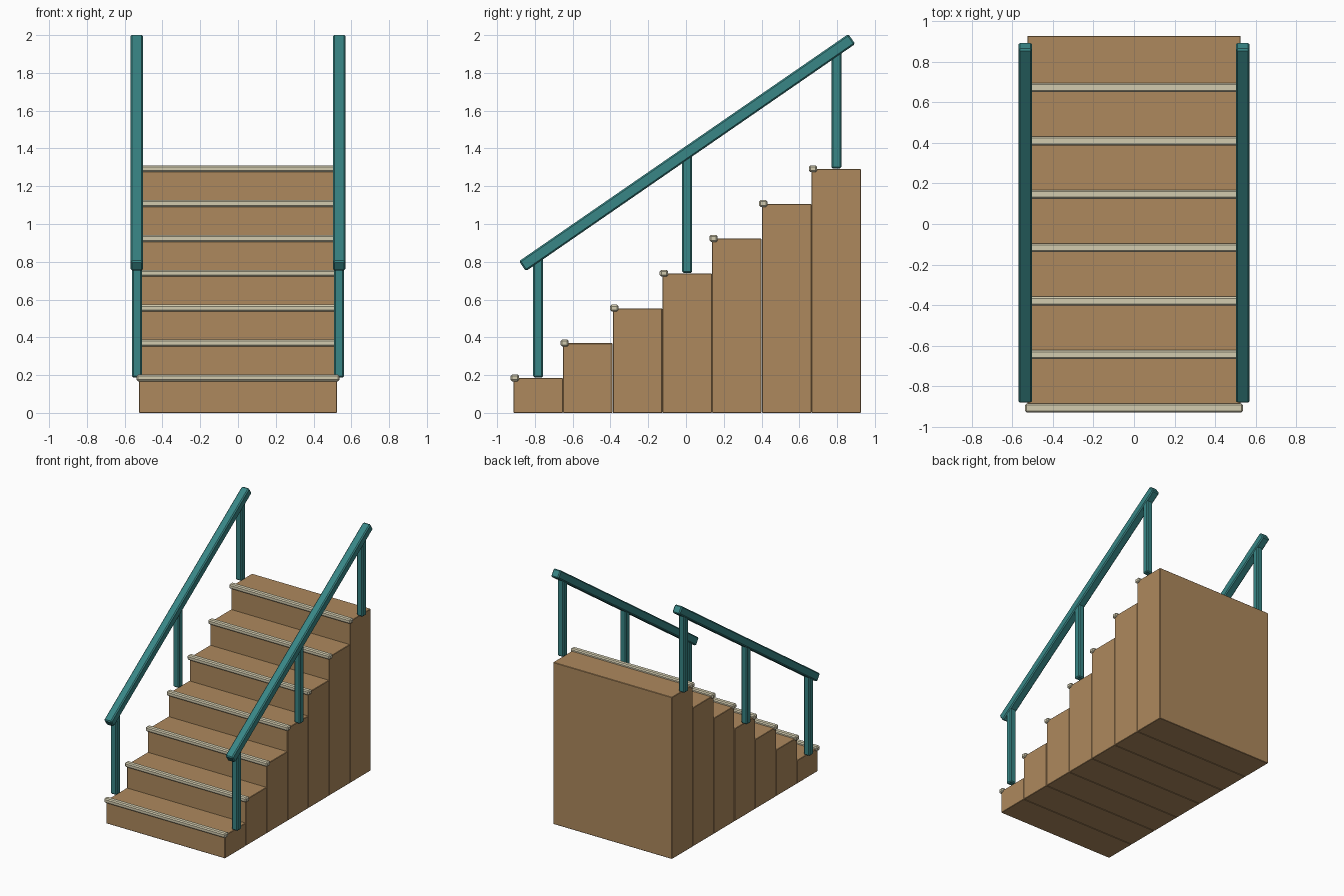
import bpy, bmesh
from math import radians
from mathutils import Matrix

if "Cube" in bpy.data.objects:
    bpy.data.objects.remove(bpy.data.objects["Cube"])

STEPS, RUN, RISE = 7, 0.263, 0.1845
FRONT = -0.914
RAIL_X, RAIL_ANGLE = 0.5355, radians(34.6)


def material(name, color):
    m = bpy.data.materials.new(name)
    m.diffuse_color = (*color, 1)
    m.use_nodes = True
    m.node_tree.nodes["Principled BSDF"].inputs["Base Color"].default_value = m.diffuse_color
    return m


wood = material("wood", (0.42, 0.25, 0.11))
cream = material("cream", (0.65, 0.60, 0.43))
teal = material("teal", (0.04, 0.24, 0.24))


def box(name, center, size, bevel, mat, tilt=0):
    """Box with chamfered edges, optionally tilted about x."""
    bm = bmesh.new()
    bmesh.ops.create_cube(bm, size=1, matrix=Matrix.Diagonal((*size, 1)))
    bmesh.ops.bevel(bm, geom=bm.edges[:], offset=bevel, segments=1,
                    profile=0.5, affect='EDGES')
    me = bpy.data.meshes.new(name)
    bm.to_mesh(me)
    bm.free()
    me.materials.append(mat)
    ob = bpy.data.objects.new(name, me)
    ob.location = center
    ob.rotation_euler.x = tilt
    bpy.context.collection.objects.link(ob)
    return ob


# Solid steps, each with a nosing strip along its front top edge
for i in range(STEPS):
    y, top = FRONT + i * RUN, (i + 1) * RISE
    box(f"step_{i + 1}", (0, y + RUN / 2, top / 2), (1.05, RUN - 0.001, top), 0.003, wood)
    box(f"nosing_{i + 1}", (0, y + 0.008, top + 0.001), (1.074, 0.044, 0.036), 0.008, cream)

# Handrails and their posts on both sides
for side, sx in (("left", -1), ("right", 1)):
    x = sx * RAIL_X
    box(f"handrail_{side}", (x, 0.006, 1.378), (0.066, 2.118, 0.064), 0.008, teal, RAIL_ANGLE)
    for n, i in enumerate((0, 3, 6)):
        y, base = FRONT + (i + 0.5) * RUN, (i + 1) * RISE + 0.002
        top = 1.378 + (y - 0.006) * 0.69 - 0.01
        box(f"post_{side}_{n + 1}", (x, y, (base + top) / 2), (0.053, 0.053, top - base), 0.008, teal)
